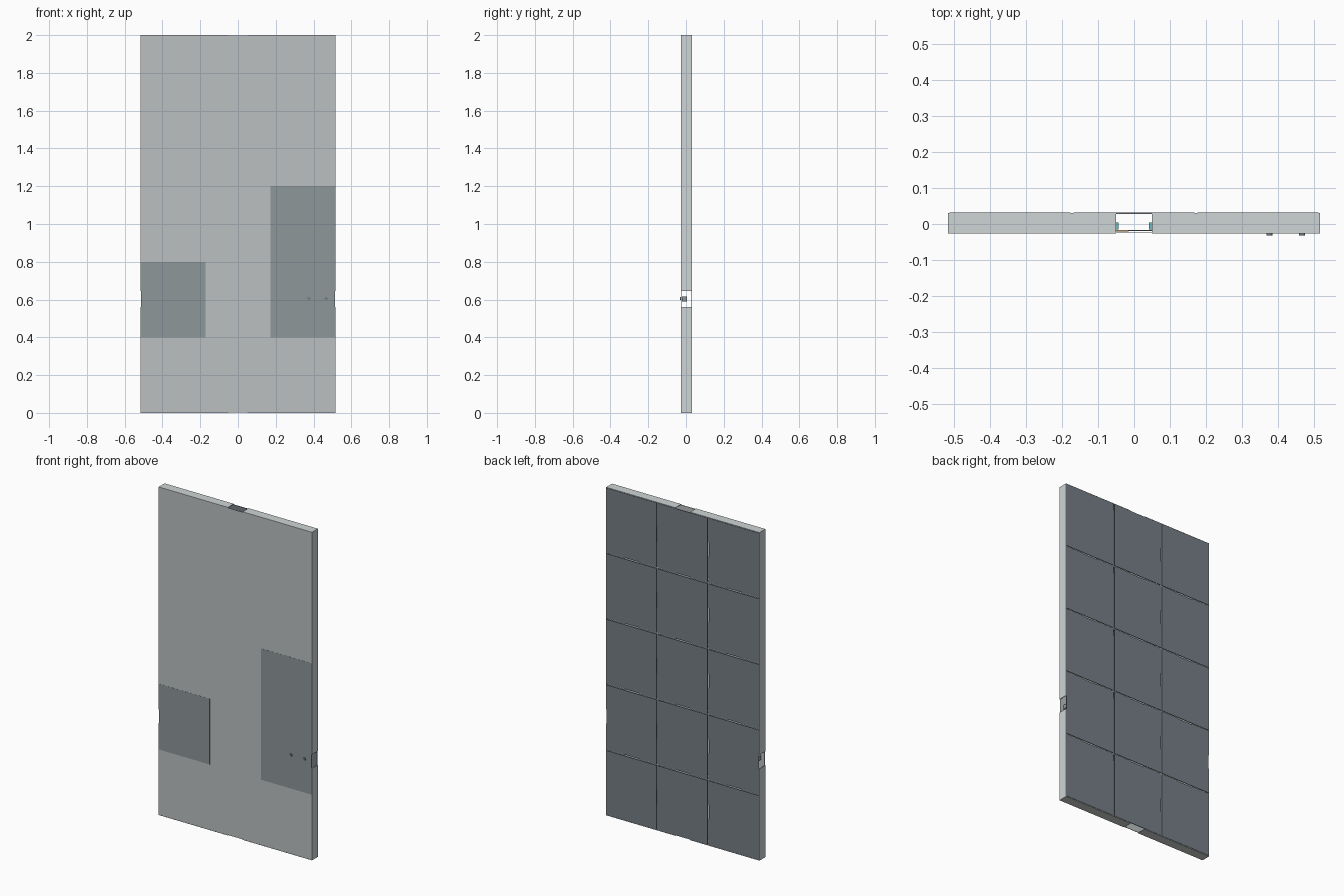
import bpy, bmesh
from mathutils import Matrix

if "Cube" in bpy.data.objects:
    bpy.data.objects.remove(bpy.data.objects["Cube"])

W, H, T = 0.517, 2.0, 0.003           # half width, height, sheet thickness
Y0, Y1 = -0.026, 0.031                # front and back of the box
COLS = [-W / 3, W / 3]                # cell boundaries
CW, CH = 2 * W / 3, 0.4               # cell size


def mat(name, r, g, b):
    m = bpy.data.materials.new(name)
    m.diffuse_color = (r, g, b, 1)
    m.use_nodes = True
    m.node_tree.nodes["Principled BSDF"].inputs["Base Color"].default_value = m.diffuse_color
    return m


FRAME = mat("frame_grey", 0.62, 0.66, 0.66)
FACE = mat("face_grey", 0.50, 0.53, 0.53)
DARK = mat("dark_grey", 0.27, 0.31, 0.32)
TILE = mat("slate", 0.18, 0.21, 0.24)
ORANGE = mat("orange", 0.75, 0.45, 0.2)
TEAL = mat("teal", 0.15, 0.5, 0.55)


def boxes(name, material, bounds):
    """One object from (x0, x1, y0, y1, z0, z1) boxes."""
    bm = bmesh.new()
    for x0, x1, y0, y1, z0, z1 in bounds:
        m = Matrix.Translation(((x0 + x1) / 2, (y0 + y1) / 2, (z0 + z1) / 2))
        m = m @ Matrix.Diagonal((x1 - x0, y1 - y0, z1 - z0, 1))
        bmesh.ops.create_cube(bm, size=1, matrix=m)
    me = bpy.data.meshes.new(name)
    bm.to_mesh(me)
    bm.free()
    me.materials.append(material)
    ob = bpy.data.objects.new(name, me)
    bpy.context.collection.objects.link(ob)
    return ob


# Outer walls, each with a cable opening
walls = []
for s in (-1, 1):
    x0, x1 = sorted((s * W, s * (W - T)))
    walls += [(x0, x1, Y0, Y1, 0, 0.56), (x0, x1, Y0, Y1, 0.645, H)]
    z0, z1 = (0, T) if s < 0 else (H - T, H)
    walls += [(-W + T, -0.05, Y0, Y1, z0, z1), (0.05, W - T, Y0, Y1, z0, z1)]
boxes("outer_frame", FRAME, walls)

# Front sheet, with darker flush panels
boxes("front_sheet", FACE, [(-W + T, W - T, Y0 + 0.0004, Y0 + T, T, H - T)])
boxes("front_dark_panels", DARK, [
    (-W, -W / 3, Y0 - 0.0004, Y0 + 0.001, 0.4, 0.8 - 0.24),
    (-W + T, -W / 3, Y0 - 0.0004, Y0 + 0.001, 0.56, 0.645),
    (-W, -W / 3, Y0 - 0.0004, Y0 + 0.001, 0.645, 0.8),
    (W / 3, W, Y0 - 0.0004, Y0 + 0.001, 0.4, 0.56),
    (W / 3, W - T, Y0 - 0.0004, Y0 + 0.001, 0.56, 0.645),
    (W / 3, W, Y0 - 0.0004, Y0 + 0.001, 0.645, 1.2)])

# Internal ribs with openings in the middle of every cell
ribs = []
for x in COLS:
    for r in range(5):
        z = r * CH
        for a, b in ((T, 0.16), (0.245, CH - T)):
            ribs.append((x - T, x + T, Y0 + T, 0.027, z + a, z + b))
for r in range(1, 5):
    for c in (-1, 0, 1):
        for a, b in ((-CW / 2, -0.05), (0.05, CW / 2)):
            ribs.append((c * CW + a, c * CW + b, Y0 + T, 0.027, r * CH - T, r * CH + T))
boxes("inner_ribs", FRAME, ribs)

# Back cover tiles, 3 by 5
G = 0.004
tiles = [(c * CW - CW / 2 + G, c * CW + CW / 2 - G, 0.028, 0.0318,
          r * CH + G, (r + 1) * CH - G) for c in (-1, 0, 1) for r in range(5)]
boxes("back_tiles", TILE, tiles)

# Small parts seen inside the openings
boxes("circuit_board", DARK, [(-0.1, 0.1, -0.019, -0.017, r + 0.1, r + 0.3)
                              for r in (0, 1.6)])
boxes("orange_strips", ORANGE, [(-0.05, -0.015, -0.021, -0.016, z, z + 0.02)
                                for z in (0.05, 1.93)])
boxes("teal_blocks", TEAL, [(x, x + 0.012, -0.015, 0.004, z, z + 0.02)
                            for x in (-0.055, 0.042) for z in (0.05, 1.93)])
boxes("side_connectors", DARK, [(s * 0.48 - 0.012, s * 0.48 + 0.012, -0.022, 0.005, 0.59, 0.615)
                                for s in (-1, 1)])

# Two round buttons on the front
for i, x in enumerate((0.376, 0.467)):
    bpy.ops.mesh.primitive_cylinder_add(vertices=24, radius=0.0085, depth=0.008,
                                        location=(x, -0.0278, 0.605),
                                        rotation=(1.5708, 0, 0))
    ob = bpy.context.object
    ob.name = f"front_button_{i + 1}"
    ob.data.materials.append(TILE)
    bpy.ops.object.shade_smooth_by_angle()
